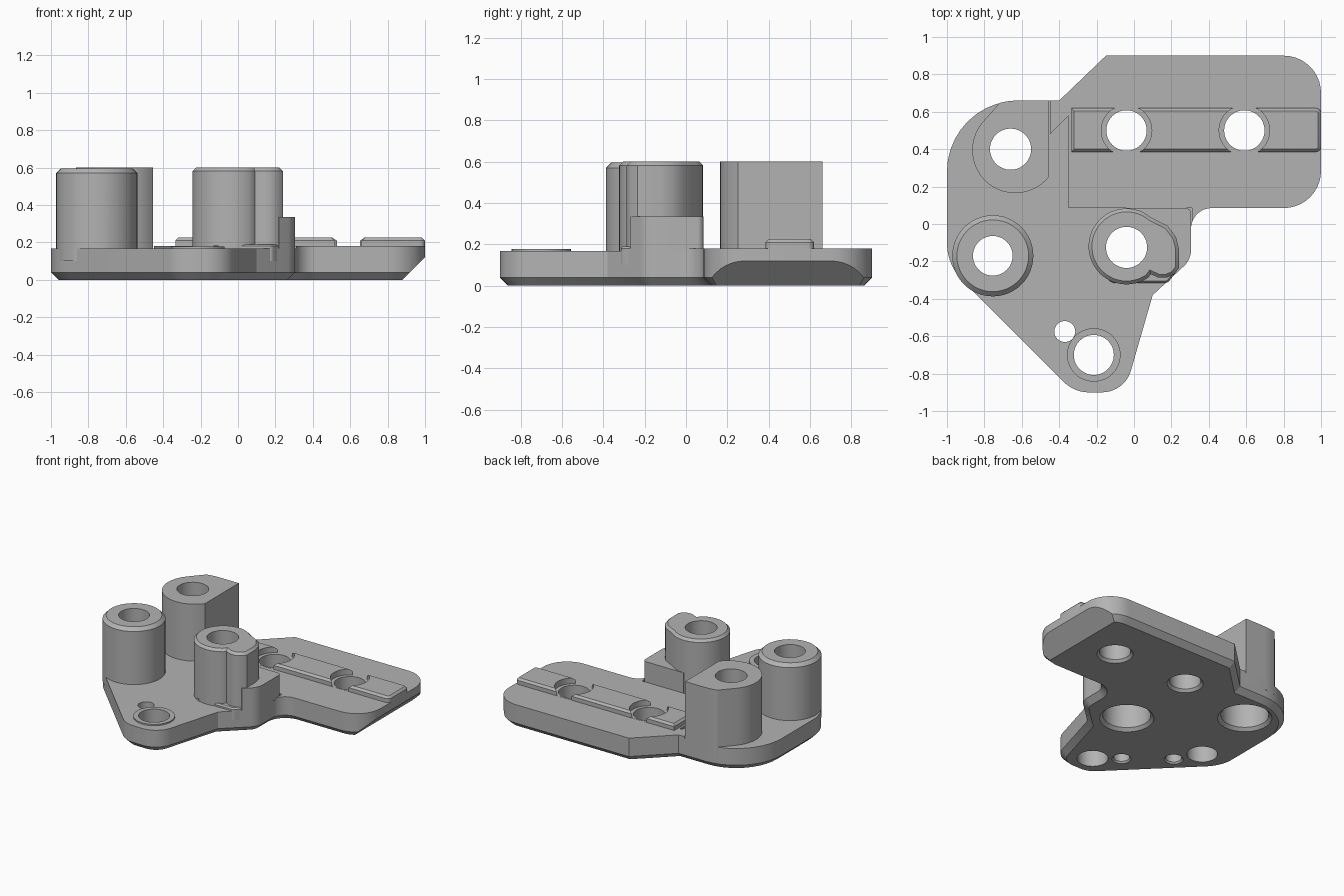
import bpy, bmesh
from math import sin, cos, tan, pi, radians
from mathutils import Vector

cube = bpy.data.objects.get("Cube")
if cube:
    bpy.data.objects.remove(cube, do_unlink=True)

GREY = (0.45, 0.45, 0.45, 1)
mat = bpy.data.materials.new("plain grey")
mat.use_nodes = True
mat.diffuse_color = GREY
mat.node_tree.nodes["Principled BSDF"].inputs["Base Color"].default_value = GREY


def arc(cx, cy, r, a0, a1, n=24):
    """Points along a counter-clockwise arc, in degrees."""
    return [Vector((cx + r * cos(radians(a0 + (a1 - a0) * i / n)),
                    cy + r * sin(radians(a0 + (a1 - a0) * i / n)))) for i in range(n + 1)]


def circle(cx, cy, r, n=48):
    return arc(cx, cy, r, 0, 360, n)[:-1]


def rounded(corners, n=10):
    """Polygon from (x, y, fillet radius) corners."""
    pts = []
    for i, (x, y, r) in enumerate(corners):
        p = Vector((x, y))
        if r == 0:
            pts.append(p)
            continue
        to_prev = (Vector(corners[i - 1][:2]) - p).normalized()
        to_next = (Vector(corners[(i + 1) % len(corners)][:2]) - p).normalized()
        half = to_prev.angle(to_next) / 2
        c = p + (to_prev + to_next).normalized() * r / sin(half)
        a = p + to_prev * r / tan(half) - c
        b = p + to_next * r / tan(half) - c
        th = pi - 2 * half
        pts += [c + (a * sin(th * (1 - k / n)) + b * sin(th * k / n)) / sin(th)
                for k in range(n + 1)]
    return pts


def inset(pts, d):
    """Move a counter-clockwise outline inwards by d."""
    out = []
    for i, p in enumerate(pts):
        e0 = (p - pts[i - 1]).normalized()
        e1 = (pts[(i + 1) % len(pts)] - p).normalized()
        n0, n1 = Vector((-e0.y, e0.x)), Vector((-e1.y, e1.x))
        out.append(p + (n0 + n1) * d / (1 + n0.dot(n1)))
    return out


def loft(bm, loops):
    """Closed solid through (outline, z) loops."""
    rings = [[bm.verts.new((p.x, p.y, z)) for p in pts] for pts, z in loops]
    n = len(rings[0])
    for lo, hi in zip(rings, rings[1:]):
        for i in range(n):
            j = (i + 1) % n
            bm.faces.new((lo[i], lo[j], hi[j], hi[i]))
    bm.faces.new(rings[0][::-1])
    bm.faces.new(rings[-1])


def to_object(name, bm):
    bmesh.ops.recalc_face_normals(bm, faces=bm.faces)
    me = bpy.data.meshes.new(name)
    bm.to_mesh(me)
    bm.free()
    me.materials.append(mat)
    ob = bpy.data.objects.new(name, me)
    bpy.context.collection.objects.link(ob)
    return ob


def solid(name, loops):
    bm = bmesh.new()
    loft(bm, loops)
    return to_object(name, bm)


def boss(name, pts, z0, z1, bevel=0.0):
    loops = [(pts, z0), (pts, z1 - bevel)]
    if bevel:
        loops.append((inset(pts, bevel), z1))
    return solid(name, loops)


def cut(ob, cutter):
    mod = ob.modifiers.new("cut", "BOOLEAN")
    mod.operation, mod.solver, mod.object = "DIFFERENCE", "EXACT", cutter
    bpy.ops.object.select_all(action="DESELECT")
    bpy.context.view_layer.objects.active = ob
    ob.select_set(True)
    bpy.ops.object.modifier_apply(modifier=mod.name)


# Base plate with a chamfered underside and a sloped right end
outline = rounded([(-1, .66, .38), (-1, -.22, .29), (-.32, -.9, .19), (-.05, -.9, .16),
                   (.1, -.38, 0), (.305, -.19, .12), (.305, .085, .11), (1, .085, .2),
                   (1, .9, .2), (-.15, .9, 0), (-.4, .66, 0)])
bm = bmesh.new()
loft(bm, [(inset(outline, .04), 0), (outline, .04), (outline, .18)])
res = bmesh.ops.bisect_plane(bm, geom=bm.verts[:] + bm.edges[:] + bm.faces[:], dist=1e-5,
                             plane_co=(.88, 0, 0), plane_no=(1, 0, -1), clear_outer=True)
bmesh.ops.holes_fill(bm, edges=[e for e in bm.edges if e.is_boundary], sides=0)
base = to_object("base_plate", bm)

# Slightly lower floor around the bosses
step = solid("step_cutter", [([Vector(p) for p in (
    (-1.2, -1), (.31, -1), (.31, .085), (-.35, .085), (-.35, .58), (-.45, .48),
    (-.45, .8), (-1.2, .8))], z) for z in (.167, .4)])
cut(base, step)

# Raised parts
front_boss = boss("front_right_boss", circle(-.755, -.17, .217), .1, .595, .025)
rear_post = boss("rear_post", arc(-.62, .28, .38, 90, 105, 6) + arc(-.635, .395, .23, 140, 321.5)
                 + [Vector((-.455, .66))], .1, .6)
lobed = arc(-.04, -.12, .203, 50, 305, 36) + [Vector(p) for p in (
    (.09, -.268), (.13, -.287), (.175, -.287), (.215, -.268), (.24, -.235), (.24, -.13),
    (.225, -.07), (.18, -.01))]
centre_boss = boss("centre_boss", lobed, .1, .6, .018)
block = boss("side_block", rounded([(.305, .085, .03), (-.04, .085, 0), (-.04, -.12, 0),
                                    (.22, -.269, 0), (.305, -.19, .12)]), .1, .335)
foot = boss("centre_boss_foot", rounded([(-.15, -.315, .05), (.18, -.315, .03),
                                         (.24, -.24, .03), (-.15, -.1, 0)]), .1, .19, .01)
ring = boss("front_ring", circle(-.215, -.7, .143), .1, .177)
rail = boss("rail", rounded([(-.335, .385, 0), (1, .385, .03), (1, .62, .03), (-.335, .62, 0)], 4),
            .15, .225, .015)
parts = [base, front_boss, rear_post, centre_boss, block, foot, ring, rail]

# Holes: each is a stack of (radius, z) steps
through = [(.125, -.1), (.125, 0), (.108, .02), (.108, .181), (.135, .181), (.135, .4)]
bored = [(.187, -.1), (.187, 0), (.165, .022), (.165, .4), (.11, .4), (.11, .8)]
holes = [(-.04, .5, through), (.59, .5, through),
         (-.66, .4, bored), (-.04, -.125, bored),
         (-.755, -.17, [(.106, -.1), (.106, .8)]),
         (-.215, -.7, [(.107, -.1), (.107, .8)]),
         (-.37, -.575, [(.066, -.1), (.066, 0), (.056, .012), (.056, .8)]),
         (-.65, -.35, [(.066, -.1), (.066, 0), (.056, .012), (.056, .12)])]
bm = bmesh.new()
for x, y, profile in holes:
    loft(bm, [(circle(x, y, r), z) for r, z in profile])
drill = to_object("drill_cutter", bm)
for ob in parts:
    cut(ob, drill)
for helper in (step, drill):
    bpy.data.objects.remove(helper, do_unlink=True)

# Smooth walls with sharp rims
for ob in parts:
    bpy.ops.object.select_all(action="DESELECT")
    bpy.context.view_layer.objects.active = ob
    ob.select_set(True)
    bpy.ops.object.shade_smooth_by_angle(angle=radians(30))
